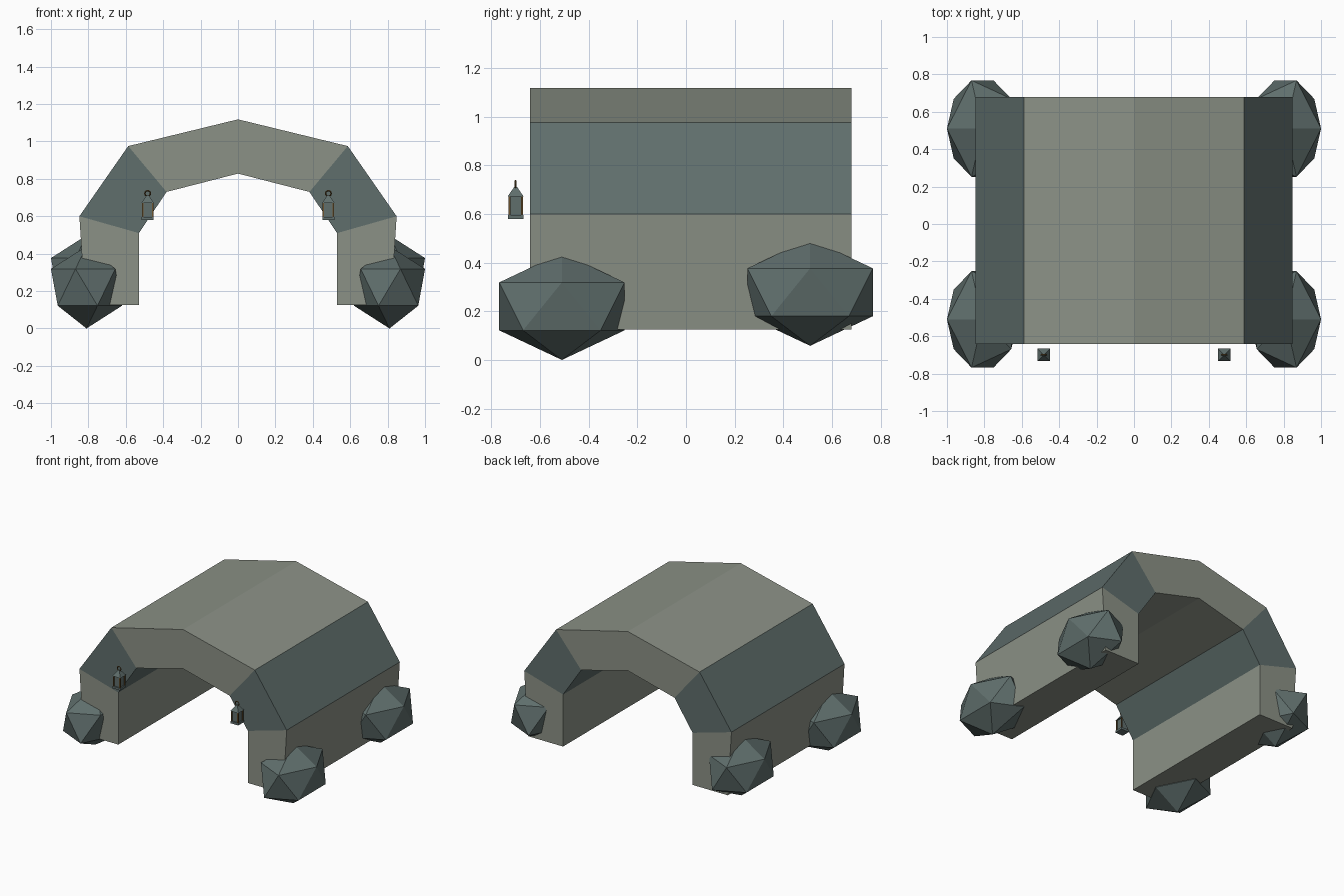
import bpy
import bmesh
from math import pi
from mathutils import Matrix, Vector

if "Cube" in bpy.data.objects:
    bpy.data.objects.remove(bpy.data.objects["Cube"], do_unlink=True)


def make_material(name, rgb):
    mat = bpy.data.materials.new(name)
    mat.use_nodes = True
    mat.diffuse_color = (*rgb, 1)
    mat.node_tree.nodes["Principled BSDF"].inputs["Base Color"].default_value = (*rgb, 1)
    return mat


STONE = make_material("pale stone", (0.26, 0.285, 0.24))
SLATE = make_material("blue slate", (0.115, 0.157, 0.151))
BRONZE = make_material("bronze", (0.15, 0.085, 0.025))


def finish(bm, name, *mats):
    bmesh.ops.recalc_face_normals(bm, faces=bm.faces)
    mesh = bpy.data.meshes.new(name)
    bm.to_mesh(mesh)
    bm.free()
    for mat in mats:
        mesh.materials.append(mat)
    obj = bpy.data.objects.new(name, mesh)
    bpy.context.collection.objects.link(obj)
    return obj


def box(name, center, size, mat):
    bm = bmesh.new()
    bmesh.ops.create_cube(bm, size=1)
    bmesh.ops.transform(bm, matrix=Matrix.LocRotScale(Vector(center), None, Vector(size)), verts=bm.verts)
    return finish(bm, name, mat)


# Arch: blocks between matching outer and inner profile points
outer = [(0.818, 0.125), (0.848, 0.6), (0.587, 0.975), (0, 1.118)]
inner = [(0.53, 0.125), (0.53, 0.51), (0.382, 0.73), (0, 0.828)]


def full_span(half):
    return half + [(-x, z) for x, z in reversed(half[:-1])]


bm = bmesh.new()
rows = []
for y in (-0.642, 0.68):
    rows.append([[bm.verts.new((x, y, z)) for x, z in full_span(p)] for p in (outer, inner)])
(fo, fi), (bo, bi) = rows
last = len(fo) - 1
for i in range(last):
    j = i + 1
    for quad in ((fo[i], fo[j], fi[j], fi[i]), (bo[i], bo[j], bi[j], bi[i]),
                 (fo[i], fo[j], bo[j], bo[i]), (fi[i], fi[j], bi[j], bi[i])):
        face = bm.faces.new(quad)
        face.material_index = 1 if i in (1, last - 2) else 0   # slate haunches
for i in (0, last):
    bm.faces.new((fo[i], fi[i], bi[i], bo[i]))
finish(bm, "arch", STONE, SLATE)


# Boulders at the four feet
def boulder(name, side, y, z):
    bm = bmesh.new()
    bmesh.ops.create_icosphere(bm, subdivisions=1, radius=1)
    # the wide point of the upper ring faces outward
    top_ring = [v for v in bm.verts if 0.1 < v.co.z < 0.9]
    tip = max(top_ring, key=lambda v: abs(v.co.x))
    flip = side if tip.co.x > 0 else -side
    for v in bm.verts:
        v.co = (side * 0.81 + flip * 0.2125 * v.co.x, y + 0.303 * v.co.y, z + 0.22 * v.co.z)
    finish(bm, name, SLATE)


# Small hanging lantern
def lantern(label, x):
    y = -0.7
    box(label + "_lantern_base", (x, y, 0.588), (0.064, 0.064, 0.016), SLATE)
    box(label + "_lantern_glass", (x, y, 0.632), (0.046, 0.046, 0.08), SLATE)
    for n, (dx, dy) in enumerate([(-1, -1), (1, -1), (1, 1), (-1, 1)]):
        box(f"{label}_lantern_post_{n + 1}", (x + dx * 0.026, y + dy * 0.026, 0.632),
            (0.008, 0.008, 0.082), BRONZE)
    # pyramid roof
    bm = bmesh.new()
    bmesh.ops.create_cone(bm, cap_ends=True, segments=4, radius1=0.047, radius2=0.008, depth=0.04)
    bmesh.ops.transform(bm, matrix=Matrix.Translation((x, y, 0.691)) @ Matrix.Rotation(pi / 4, 4, "Z"),
                        verts=bm.verts)
    finish(bm, label + "_lantern_roof", SLATE)
    # hanging ring
    bpy.ops.mesh.primitive_torus_add(major_segments=10, minor_segments=4, major_radius=0.015,
                                     minor_radius=0.004, location=(x, y, 0.722),
                                     rotation=(pi / 2, 0, 0))
    ring = bpy.context.object
    ring.name = label + "_lantern_ring"
    ring.data.materials.append(BRONZE)


for label, side in (("left", 1), ("right", -1)):
    boulder("front_" + label + "_boulder", side, -0.51, 0.22)
    boulder("back_" + label + "_boulder", side, 0.51, 0.278)
    lantern(label, side * 0.483)
